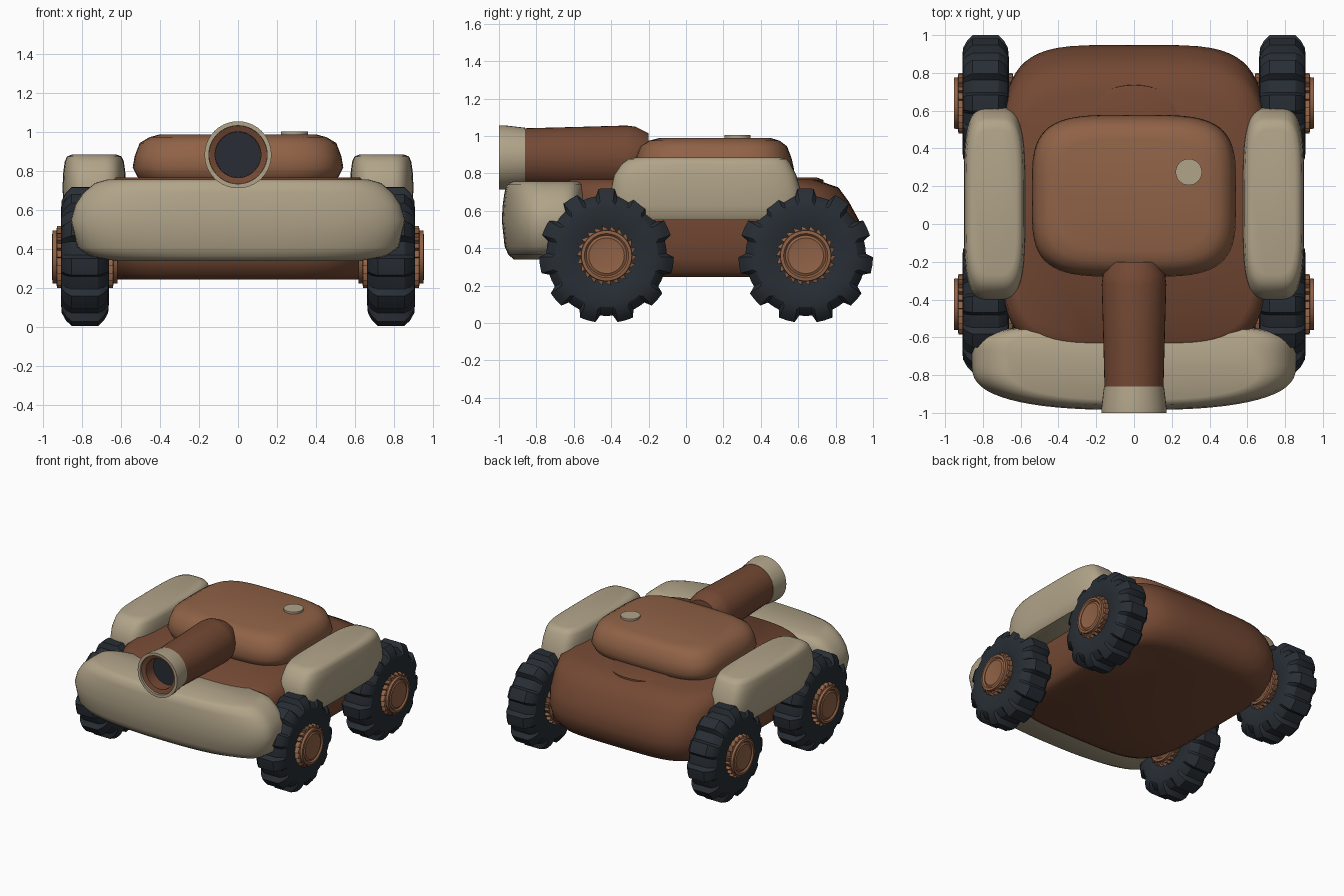
import bpy, bmesh
from math import sin, cos, pi, radians

if "Cube" in bpy.data.objects:
    bpy.data.objects.remove(bpy.data.objects["Cube"])


def material(name, rgb):
    m = bpy.data.materials.new(name)
    m.diffuse_color = (*rgb, 1)
    m.use_nodes = True
    m.node_tree.nodes["Principled BSDF"].inputs["Base Color"].default_value = m.diffuse_color
    return m


BROWN = material("dark_brown", (0.175, 0.066, 0.034))
COPPER = material("copper_brown", (0.28, 0.122, 0.062))
TAN = material("tan", (0.44, 0.37, 0.25))
DARK = material("dark_rubber", (0.021, 0.027, 0.035))


def loft(name, rings, mat, angle=35, closed=False):
    """Skin a stack of equal-length rings; cap the ends, or join last to first."""
    bm = bmesh.new()
    vs = [[bm.verts.new(p) for p in r] for r in rings]
    n = len(vs[0])
    pairs = list(zip(vs, vs[1:])) + ([(vs[-1], vs[0])] if closed else [])
    for a, b in pairs:
        for i in range(n):
            j = (i + 1) % n
            bm.faces.new((a[i], a[j], b[j], b[i]))
    if not closed:
        bm.faces.new(vs[0])
        bm.faces.new(vs[-1])
    bmesh.ops.recalc_face_normals(bm, faces=bm.faces)
    me = bpy.data.meshes.new(name)
    bm.to_mesh(me)
    bm.free()
    ob = bpy.data.objects.new(name, me)
    bpy.context.collection.objects.link(ob)
    me.materials.append(mat)
    bpy.ops.object.select_all(action='DESELECT')
    ob.select_set(True)
    bpy.context.view_layer.objects.active = ob
    bpy.ops.object.shade_smooth_by_angle(angle=radians(angle))
    return ob


def spow(v, e):
    return abs(v) ** e * (1 if v >= 0 else -1)


def rounded(layers, n_front, n_back, mid=None, cx=0.0, seg=64):
    """Super-ellipse rings; layer = (z, half width, y front, y back)."""
    rings = []
    for z, ax, y0, y1 in layers:
        c = (y0 + y1) / 2 if mid is None else mid
        ring = []
        for k in range(seg):
            t = 2 * pi * k / seg
            s = sin(t)
            e = 2 / (n_back if s >= 0 else n_front)
            ay = (y1 - c) if s >= 0 else (c - y0)
            ring.append((cx + ax * spow(cos(t), e), c + ay * spow(s, e), z))
        rings.append(ring)
    return rings


def tube(profile, z=0.885, seg=40):
    """Rings around the y axis; profile = (y, radius)."""
    return [[(r * cos(2 * pi * k / seg), y, z + r * sin(2 * pi * k / seg))
             for k in range(seg)] for y, r in profile]


# Hull
loft("hull", rounded([
    (0.245, 0.62, -0.60, 0.78), (0.27, 0.66, -0.65, 0.86), (0.34, 0.69, -0.69, 0.92),
    (0.44, 0.705, -0.70, 0.948), (0.55, 0.71, -0.70, 0.925), (0.65, 0.71, -0.69, 0.87),
    (0.725, 0.70, -0.67, 0.815), (0.768, 0.64, -0.62, 0.69)], 4.5, 4.5), BROWN, 50)

# Low ring under the back of the turret
loft("turret_ring", rounded([
    (0.70, 0.25, 0.24, 0.74), (0.765, 0.25, 0.24, 0.735), (0.778, 0.22, 0.27, 0.70)],
    2.3, 2.3), BROWN, 50)

# Turret
loft("turret", rounded([
    (0.74, 0.49, -0.23, 0.53), (0.77, 0.515, -0.26, 0.555), (0.82, 0.541, -0.28, 0.578),
    (0.88, 0.53, -0.27, 0.565), (0.945, 0.505, -0.245, 0.54), (0.975, 0.455, -0.20, 0.50),
    (0.99, 0.40, -0.14, 0.45)], 4, 4), COPPER, 50)

# Hatch button
loft("hatch", rounded([(0.97, 0.07, 0.205, 0.345), (1.005, 0.07, 0.205, 0.345)],
                      2, 2, cx=0.29, seg=32), TAN)

# Front bumper
loft("front_bumper", rounded([
    (0.34, 0.63, -0.92, -0.60), (0.365, 0.76, -0.95, -0.57), (0.41, 0.825, -0.97, -0.55),
    (0.55, 0.858, -0.985, -0.54), (0.63, 0.835, -0.98, -0.54), (0.69, 0.795, -0.972, -0.54),
    (0.74, 0.735, -0.96, -0.545), (0.758, 0.67, -0.93, -0.57)],
    2.6, 5, mid=-0.75), TAN, 50)

# Side fenders
for side, s in (("right", 1), ("left", -1)):
    loft(side + "_fender", rounded([
        (0.55, 0.135, -0.35, 0.59), (0.575, 0.15, -0.38, 0.61), (0.63, 0.16, -0.398, 0.622),
        (0.72, 0.163, -0.40, 0.61), (0.79, 0.16, -0.385, 0.59), (0.85, 0.152, -0.345, 0.56),
        (0.876, 0.14, -0.31, 0.54), (0.886, 0.115, -0.27, 0.50)],
        4, 4, mid=0.11, cx=s * 0.738), TAN, 50)

# Cannon: brown barrel, tan muzzle ring, inner lip and dark bore
loft("barrel", tube([(-0.87, 0.10), (-0.87, 0.156), (-0.6, 0.163), (-0.32, 0.171),
                     (-0.27, 0.165), (-0.2, 0.13)]), BROWN)
loft("muzzle_ring", tube([(-0.97, 0.148), (-1.0, 0.15), (-1.0, 0.172), (-0.97, 0.172),
                          (-0.86, 0.159), (-0.86, 0.148)]), TAN, closed=True)
loft("muzzle_lip", tube([(-0.985, 0.15), (-0.975, 0.118), (-0.875, 0.116), (-0.875, 0.15)]),
     BROWN, closed=True)
loft("bore", tube([(-0.885, 0.117), (-0.872, 0.117)]), DARK)

# Wheels: rings along x; layer = (x offset, valley radius, tooth radius)
LUGS, TEETH, WX, WZ = 11, 22, 0.786, 0.36


def lug_ring(x, y, low, high):
    ring = []
    for k in range(LUGS):
        for off, r in ((-0.31, low), (-0.21, high), (0, high), (0.21, high),
                       (0.31, low), (0.5, low)):
            a = pi / 2 + 2 * pi * (k + off) / LUGS
            ring.append((x, y + r * cos(a), WZ + r * sin(a)))
    return ring


def saw_ring(x, y, low, high):
    ring = []
    for k in range(TEETH):
        for off, r in ((0, high), (0.12, low), (0.55, (low + high) / 2)):
            a = 2 * pi * (k + off) / TEETH
            ring.append((x, y + r * cos(a), WZ + r * sin(a)))
    return ring


TYRE = [(0.100, 0.12, 0.12), (0.118, 0.17, 0.17), (0.123, 0.24, 0.245),
        (0.119, 0.275, 0.292), (0.098, 0.303, 0.33), (0.068, 0.322, 0.36)]
HUB = [(0.160, 0.075, 0.075), (0.164, 0.095, 0.095), (0.157, 0.108, 0.108),
       (0.168, 0.118, 0.118), (0.166, 0.135, 0.135), (0.147, 0.137, 0.137),
       (0.143, 0.137, 0.160), (0.115, 0.137, 0.160)]

for side, s in (("right", 1), ("left", -1)):
    for end, y in (("front", -0.425), ("back", 0.64)):
        for part, prof, fn, mat in (("tyre", TYRE, lug_ring, DARK),
                                    ("hub", HUB, saw_ring, COPPER)):
            layers = prof + [(-x, a, b) for x, a, b in reversed(prof)]
            loft(f"{end}_{side}_{part}", [fn(s * WX + x, y, a, b) for x, a, b in layers], mat, 30)
